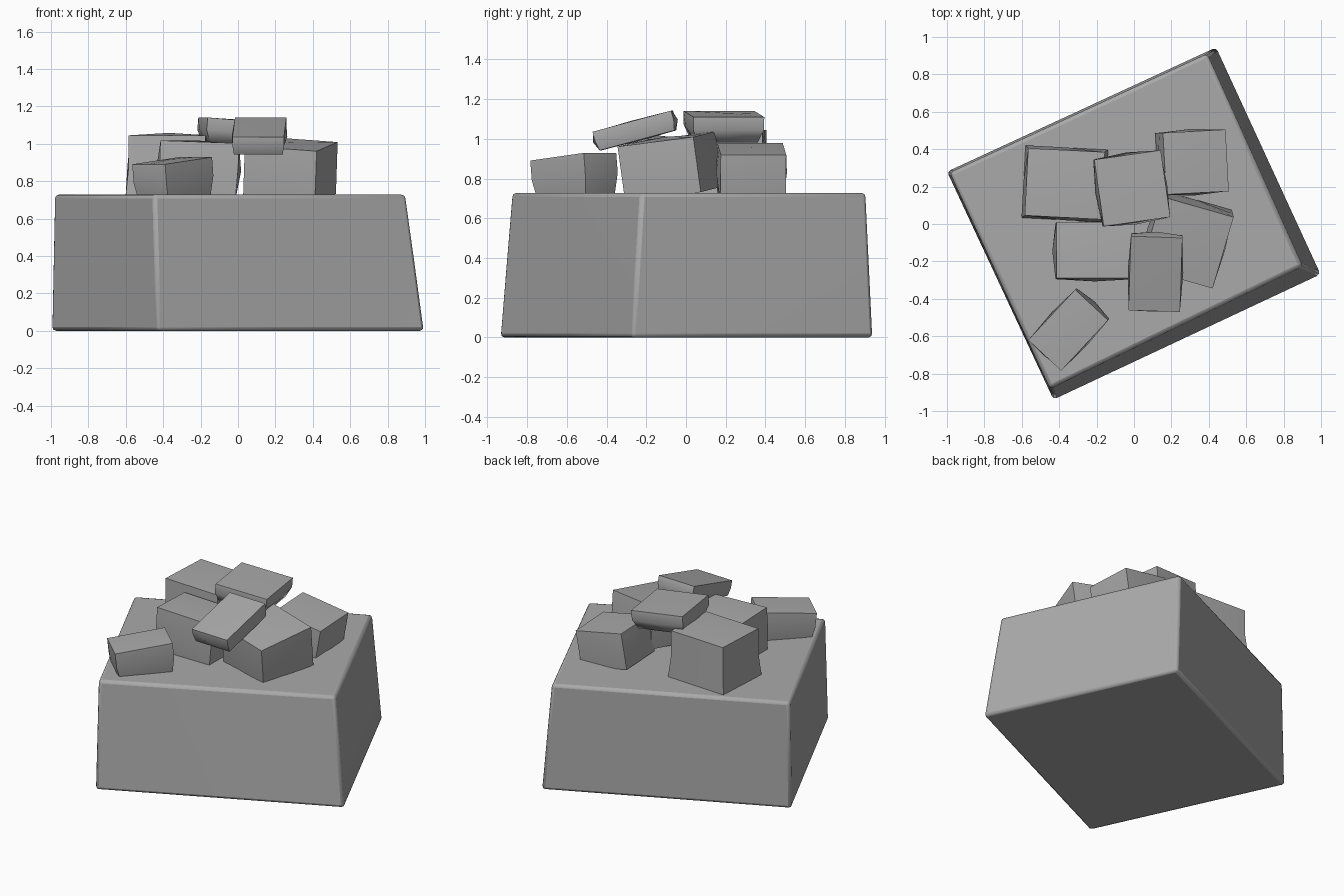
import bpy, bmesh, math
from mathutils import Matrix, Euler, Vector

cube = bpy.data.objects.get("Cube")
if cube:
    bpy.data.objects.remove(cube, do_unlink=True)

GREY = (0.4, 0.4, 0.4, 1)
stone_grey = bpy.data.materials.new("stone_grey")
stone_grey.use_nodes = True
stone_grey.diffuse_color = GREY
stone_grey.node_tree.nodes["Principled BSDF"].inputs["Base Color"].default_value = GREY


def finish(bm, name, angle):
    bmesh.ops.recalc_face_normals(bm, faces=bm.faces)
    mesh = bpy.data.meshes.new(name)
    bm.to_mesh(mesh)
    bm.free()
    mesh.materials.append(stone_grey)
    obj = bpy.data.objects.new(name, mesh)
    bpy.context.collection.objects.link(obj)
    bpy.ops.object.select_all(action="DESELECT")
    obj.select_set(True)
    bpy.context.view_layer.objects.active = obj
    bpy.ops.object.shade_smooth_by_angle(angle=math.radians(angle))
    return obj


# Base: a skewed block with sagging top edges and a narrow bevel
def build_base():
    low = [(-1, .28), (-.43, -.94), (1, -.27), (.44, .945)]
    high = [(-.985, .275), (-.45, -.88), (.9, -.225), (.39, .91)]
    bm = bmesh.new()
    bottom = [bm.verts.new((x, y, 0)) for x, y in low]
    top = [bm.verts.new((x, y, .74)) for x, y in high]
    bm.faces.new(bottom)
    bm.faces.new(top)
    for i in range(4):
        j = (i + 1) % 4
        bm.faces.new((bottom[i], bottom[j], top[j], top[i]))
    corners = set(top)
    bmesh.ops.subdivide_edges(bm, edges=bm.edges[:], cuts=1, use_grid_fill=True)
    for v in bm.verts:
        if v.co.z > .7 and v not in corners:
            v.co.z -= .012
    base = finish(bm, "base_block", 50)
    bevel = base.modifiers.new("edge_bevel", "BEVEL")
    bevel.width = .02
    bevel.segments = 2
    bevel.limit_method = "ANGLE"
    bevel.angle_limit = math.radians(50)


# Rocks: boxes with bulging faces, a tapered foot and a tilt
def rock(name, centre, size, turn, foot=1.0):
    bm = bmesh.new()
    bmesh.ops.create_cube(bm, size=1)
    bmesh.ops.subdivide_edges(bm, edges=bm.edges[:], cuts=1, use_grid_fill=True)
    for v in bm.verts:
        if sum(abs(c) > .1 for c in v.co) == 1:
            v.co *= 1.08
        if v.co.z < -.1:
            v.co.x *= foot
            v.co.y *= foot
    rotation = Euler([math.radians(a) for a in turn]).to_matrix().to_4x4()
    bm.transform(Matrix.Translation(Vector(centre)) @ rotation @ Matrix.Diagonal((*size, 1)))
    finish(bm, name, 65)


build_base()
rock("back_left_rock", (-.37, .215, .88), (.41, .36, .33), (0, 0, -3), 1.08)
rock("back_right_rock", (.31, .33, .83), (.34, .33, .24), (0, 10, 3))
rock("middle_left_rock", (-.21, -.145, .86), (.42, .3, .29), (-2, 2, 0), .96)
rock("middle_right_rock", (.28, -.08, .86), (.4, .4, .28), (7, 4, -16))
rock("front_left_rock", (-.345, -.56, .81), (.37, .24, .2), (0, -6, 47), .9)
rock("upper_back_rock", (-.015, .19, 1.06), (.36, .36, .13), (0, 5, 8), .85)
rock("upper_front_rock", (.115, -.255, 1.04), (.275, .41, .1), (15, 0, -2), .95)
